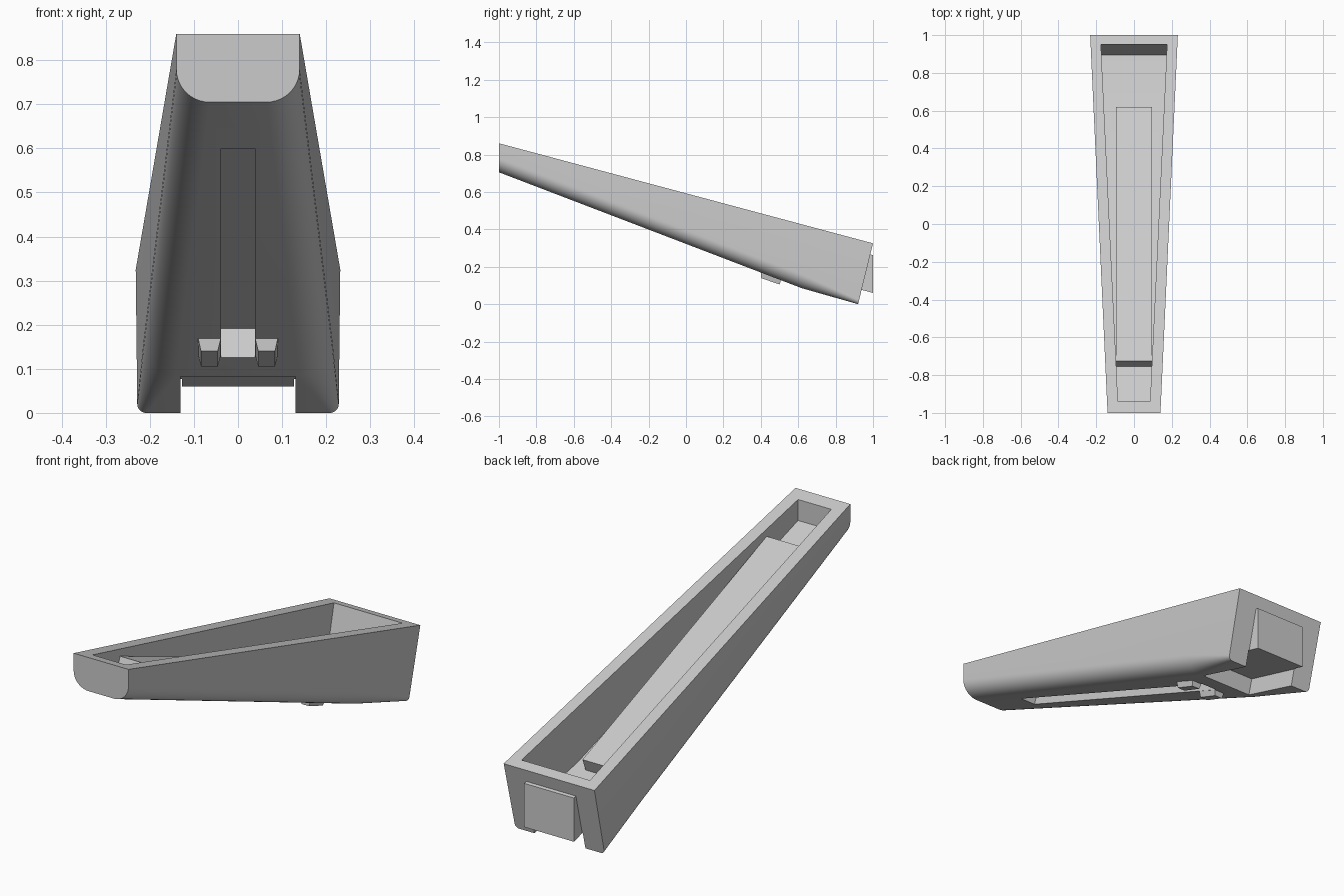
import bpy
import bmesh
import math

cube = bpy.data.objects.get("Cube")
if cube:
    bpy.data.objects.remove(cube, do_unlink=True)

grey = bpy.data.materials.new("plain grey")
grey.use_nodes = True
colour = (0.6, 0.6, 0.6, 1)
grey.diffuse_color = colour
grey.node_tree.nodes["Principled BSDF"].inputs["Base Color"].default_value = colour


def outer_width(y):
    return 0.14 + 0.046 * (y + 1)


def inner_width(y):
    return 0.085 + 0.0476 * (y + 0.94)


def top(y):
    return 0.86 - 0.2675 * (y + 1)


def under(y):
    return 0.705 - 0.3827 * (y + 1)


def loft(name, rings):
    """Skin closed rings of equal length and cap both ends."""
    bm = bmesh.new()
    loops = [[bm.verts.new(p) for p in ring] for ring in rings]
    for a, b in zip(loops, loops[1:]):
        for i in range(len(a)):
            j = (i + 1) % len(a)
            bm.faces.new((a[i], a[j], b[j], b[i]))
    bm.faces.new(loops[0])
    bm.faces.new(loops[-1])
    bmesh.ops.recalc_face_normals(bm, faces=bm.faces)
    mesh = bpy.data.meshes.new(name)
    bm.to_mesh(mesh)
    bm.free()
    mesh.materials.append(grey)
    obj = bpy.data.objects.new(name, mesh)
    bpy.context.collection.objects.link(obj)
    return obj


def prism(name, profile, width):
    """Span a side profile across x; width is a function of y."""
    return loft(name, [[(s * width(y), y, z) for y, z in profile] for s in (-1, 1)])


def cut(obj, cutter):
    mod = obj.modifiers.new("cut", "BOOLEAN")
    mod.operation = "DIFFERENCE"
    mod.solver = "EXACT"
    mod.object = cutter
    bpy.ops.object.select_all(action="DESELECT")
    bpy.context.view_layer.objects.active = obj
    obj.select_set(True)
    bpy.ops.object.modifier_apply(modifier=mod.name)


# Tapered outer body with rounded lower edges
def section(y_bottom, z_bottom, y_top, radius, steps=10):
    z_top = top(y_top)
    half = [(0, z_top)]
    for i in range(steps + 1):
        a = math.pi / 2 * i / steps
        half.append((radius * (1 - math.cos(a)), z_bottom + radius * (1 - math.sin(a))))
    ring = []
    for side, points in ((1, half), (-1, half[::-1])):
        for inset, z in points:
            y = y_bottom + (y_top - y_bottom) * (z - z_bottom) / (z_top - z_bottom)
            ring.append((side * (outer_width(y) - inset), y, z))
    return ring


shell = loft("outer_shell", [
    section(-1, under(-1), -1, 0.075),
    section(0.62, under(0.62), 0.62, 0.075),
    section(0.92, 0, 1, 0.02),
])

# Open cavity, rear notch and underside channel
cavity = prism("cavity_cutter", [
    (-0.94, 1.0), (-0.94, 0.747), (0.57, 0.185), (0.894, 0.107), (1.05, 0.738),
], inner_width)
notch = prism("notch_cutter", [
    (0.6, -0.03), (0.65, 0.154), (1.1, 0.033), (1.1, -0.2),
], lambda y: 0.13)
channel = prism("channel_cutter", [
    (-0.746, under(-0.726) - 0.05), (-0.698, under(-0.726) + 0.068),
    (0.541, under(0.515) + 0.066), (0.495, under(0.515) - 0.05),
], lambda y: 0.038)

# Raised strip along the cavity floor
strip = prism("raised_strip", [
    (-0.761, 0.663), (-0.725, 0.753), (0.62, 0.235), (0.584, 0.145),
], lambda y: 0.095)

for cutter in (cavity, notch, channel):
    cut(shell, cutter)
cut(strip, channel)
for cutter in (cavity, notch, channel):
    bpy.data.objects.remove(cutter, do_unlink=True)

# Block standing out of the rear wall
plug = prism("rear_block", [
    (1, 0.06), (1, 0.262), (0.96, 0.272), (0.91, 0.084),
], lambda y: 0.127)

# Pair of small tapered feet beside the channel
feet = []
for side, label in ((1, "left"), (-1, "right")):
    rings = []
    for x0, x1, drop in ((0.038, 0.091, 0), (0.046, 0.084, 1)):
        ya, za = (0.4, 0.14) if drop else (0.4, 0.172)
        yb, zb = (0.5, 0.105) if drop else (0.51, 0.135)
        rings.append([(side * x0, ya, za), (side * x1, ya, za),
                      (side * x1, yb, zb), (side * x0, yb, zb)])
    feet.append(loft(label + "_foot", rings))

bpy.ops.object.select_all(action="DESELECT")
bpy.context.view_layer.objects.active = shell
shell.select_set(True)
bpy.ops.object.shade_smooth_by_angle(angle=math.radians(25))
